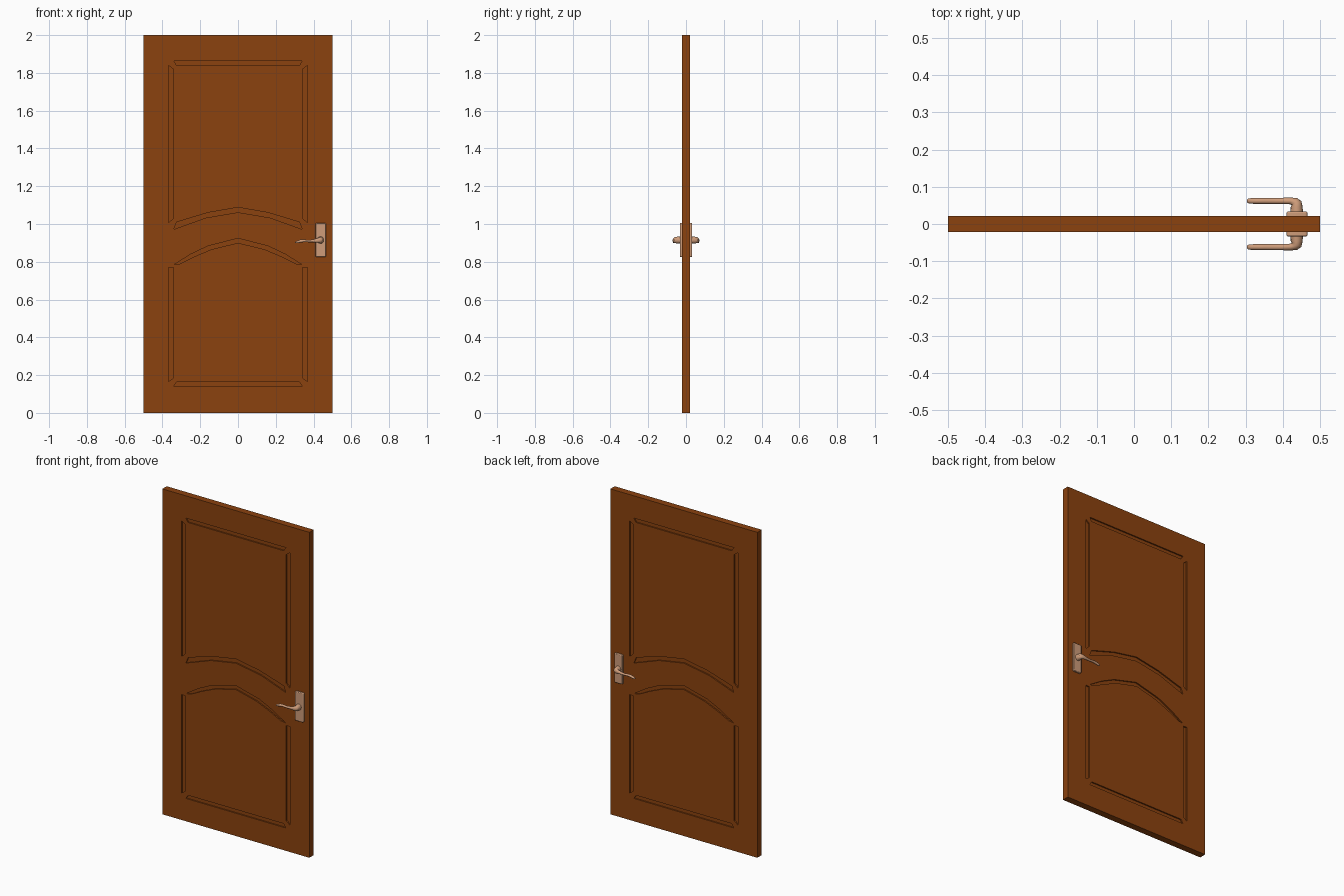
import bpy, bmesh, math

if "Cube" in bpy.data.objects:
    bpy.data.objects.remove(bpy.data.objects["Cube"])


def material(name, rgb):
    m = bpy.data.materials.new(name)
    m.diffuse_color = (*rgb, 1)
    m.use_nodes = True
    m.node_tree.nodes["Principled BSDF"].inputs["Base Color"].default_value = m.diffuse_color
    return m


wood = material("brown wood", (0.258, 0.054, 0.0045))
metal = material("copper metal", (0.62, 0.335, 0.195))

HALF = 0.021    # half thickness of the door
DEPTH = 0.008   # groove depth


def make(name, bm, mat):
    bmesh.ops.recalc_face_normals(bm, faces=bm.faces)
    me = bpy.data.meshes.new(name)
    bm.to_mesh(me)
    bm.free()
    me.materials.append(mat)
    ob = bpy.data.objects.new(name, me)
    bpy.context.collection.objects.link(ob)
    return ob


def activate(ob):
    bpy.ops.object.select_all(action='DESELECT')
    ob.select_set(True)
    bpy.context.view_layer.objects.active = ob


def prism(bm, pts, y0, y1):
    a = [bm.verts.new((x, y0, z)) for x, z in pts]
    b = [bm.verts.new((x, y1, z)) for x, z in pts]
    n = len(pts)
    bm.faces.new(a)
    bm.faces.new(b[::-1])
    for i in range(n):
        bm.faces.new((a[i], b[i], b[(i + 1) % n], a[(i + 1) % n]))


def mirror_x(half):
    # half runs from the outer end to the centre
    return half + [(-x, z) for x, z in half[-2::-1]]


# door slab
bm = bmesh.new()
prism(bm, [(-0.5, 0), (0.5, 0), (0.5, 2), (-0.5, 2)], -HALF, HALF)
door = make("door_slab", bm, wood)

# panel groove outlines
grooves = [
    [(-0.34, 1.863), (0.34, 1.863), (0.325, 1.84), (-0.325, 1.84)],
    [(-0.34, 0.14), (0.34, 0.14), (0.325, 0.163), (-0.325, 0.163)],
    mirror_x([(0.34, 0.972), (0.17, 1.033), (0, 1.062)])
    + mirror_x([(0.325, 1.01), (0.16, 1.06), (0, 1.088)])[::-1],
    mirror_x([(0.338, 0.785), (0.25, 0.84), (0.16, 0.883), (0, 0.924)])
    + mirror_x([(0.305, 0.79), (0.23, 0.828), (0.14, 0.866), (0, 0.9)])[::-1],
]
for s in (-1, 1):
    grooves.append([(s * 0.369, 1.84), (s * 0.342, 1.82), (s * 0.342, 1.03), (s * 0.369, 1.006)])
    grooves.append([(s * 0.369, 0.77), (s * 0.342, 0.77), (s * 0.342, 0.185), (s * 0.369, 0.165)])

# cut grooves into both faces
bm = bmesh.new()
for s in (-1, 1):
    for g in grooves:
        prism(bm, g, s * (HALF - DEPTH), s * (HALF + 0.02))
cutter = make("groove_cutter", bm, wood)
cutter.hide_render = True
mod = door.modifiers.new("grooves", 'BOOLEAN')
mod.operation = 'DIFFERENCE'
mod.solver = 'EXACT'
mod.object = cutter
activate(door)
bpy.ops.object.modifier_apply(modifier=mod.name)
bpy.data.objects.remove(cutter)

# lever path: x, y, z, section half width in plane, half height in z
path = [(0.437, 0.030, 0.915, 0.017, 0.019), (0.437, 0.046, 0.915, 0.016, 0.018),
        (0.436, 0.055, 0.915, 0.015, 0.017), (0.431, 0.060, 0.914, 0.012, 0.015),
        (0.420, 0.062, 0.913, 0.009, 0.012), (0.400, 0.062, 0.911, 0.0085, 0.008),
        (0.375, 0.062, 0.909, 0.008, 0.006), (0.350, 0.062, 0.911, 0.0078, 0.007),
        (0.330, 0.062, 0.909, 0.0078, 0.008), (0.315, 0.062, 0.905, 0.0075, 0.007),
        (0.306, 0.062, 0.903, 0.006, 0.005), (0.303, 0.062, 0.902, 0.003, 0.002)]
turn = [0, 0, 25, 55, 85, 90, 90, 90, 90, 90, 90, 90]
SEG = 14

for side, label in ((-1, "front"), (1, "back")):
    # cover plate with bevelled rim
    bm = bmesh.new()
    w, c = 0.028, 0.006
    outline = []
    for cx, cz, a0 in ((1, 1, 0), (-1, 1, 90), (-1, -1, 180), (1, -1, 270)):
        for k in range(4):
            a = math.radians(a0 + 30 * k)
            outline.append((0.438 + cx * (w - c) + c * math.cos(a),
                            0.915 + cz * (0.09 - c) + c * math.sin(a)))
    prism(bm, outline, side * 0.018, side * 0.033)
    plate = make(label + "_handle_plate", bm, metal)
    bev = plate.modifiers.new("rim", 'BEVEL')
    bev.width = 0.003
    bev.segments = 2
    bev.limit_method = 'ANGLE'
    bev.angle_limit = math.radians(50)

    # lever lofted along the path
    bm = bmesh.new()
    rings = []
    for (x, y, z, rw, rh), t in zip(path, turn):
        t = math.radians(t)
        ring = []
        for i in range(SEG):
            a = 2 * math.pi * i / SEG
            u, v = rw * math.cos(a), rh * math.sin(a)
            ring.append(bm.verts.new((x + u * math.cos(t), side * (y + u * math.sin(t)), z + v)))
        rings.append(ring)
    for r0, r1 in zip(rings, rings[1:]):
        for i in range(SEG):
            j = (i + 1) % SEG
            bm.faces.new((r0[i], r0[j], r1[j], r1[i]))
    bm.faces.new(rings[0])
    bm.faces.new(rings[-1])
    lever = make(label + "_handle_lever", bm, metal)
    for ob in (plate, lever):
        activate(ob)
        bpy.ops.object.shade_smooth_by_angle(angle=math.radians(40))
